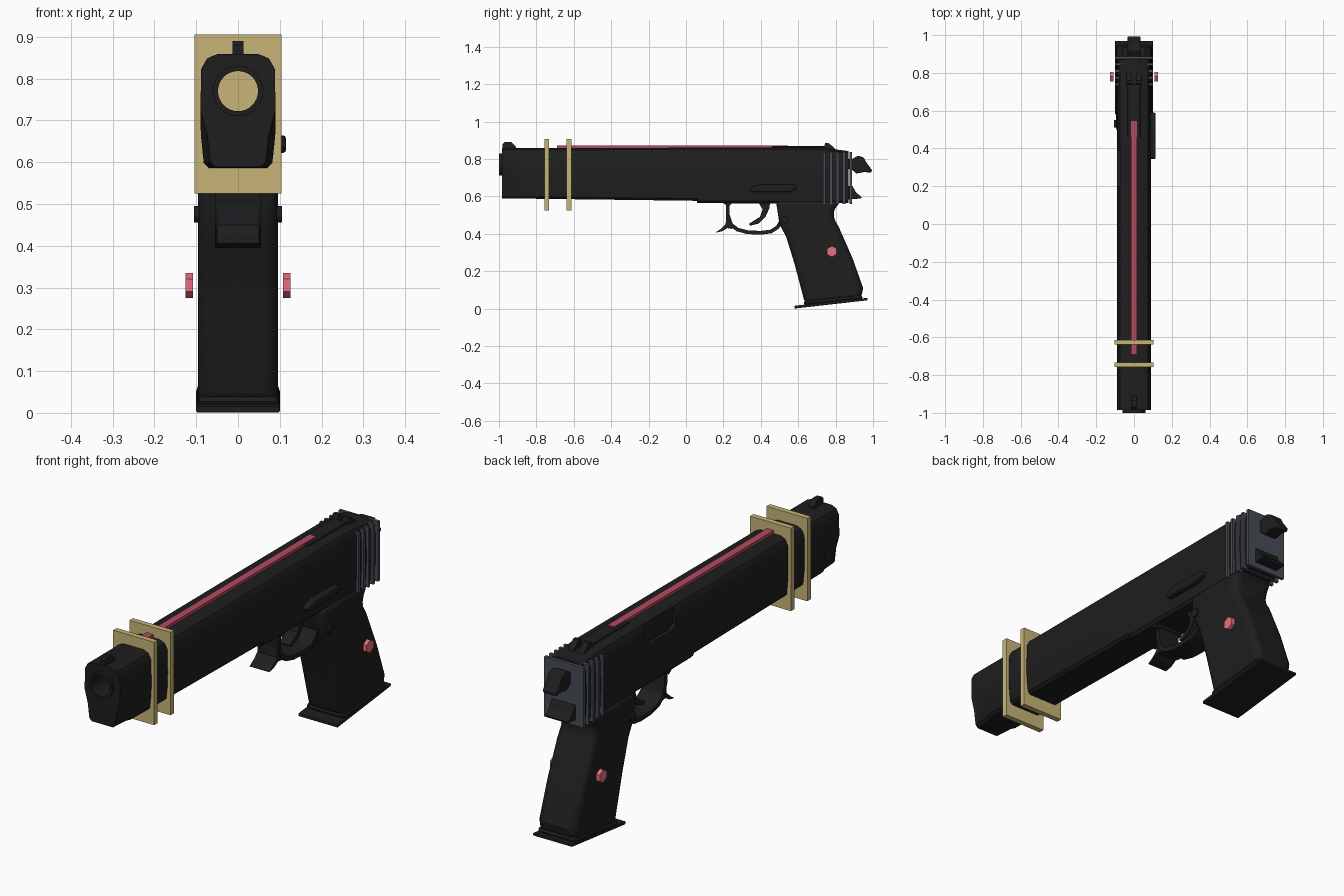
import bpy, bmesh, math
from mathutils import Matrix

if "Cube" in bpy.data.objects:
    bpy.data.objects.remove(bpy.data.objects["Cube"])


def material(name, rgb):
    m = bpy.data.materials.new(name)
    m.diffuse_color = (*rgb, 1)
    m.use_nodes = True
    m.node_tree.nodes["Principled BSDF"].inputs["Base Color"].default_value = m.diffuse_color
    return m


BLACK = material("black", (0.013, 0.013, 0.014))
GREY = material("steel_grey", (0.065, 0.072, 0.093))
GOLD = material("gold", (0.58, 0.46, 0.19))
ROSE = material("rose", (0.80, 0.16, 0.21))
DARK_ROSE = material("dark_rose", (0.45, 0.07, 0.12))


def finish(bm, name, mat, bevel=0, segments=2):
    bmesh.ops.recalc_face_normals(bm, faces=bm.faces)
    me = bpy.data.meshes.new(name)
    bm.to_mesh(me)
    bm.free()
    ob = bpy.data.objects.new(name, me)
    bpy.context.collection.objects.link(ob)
    me.materials.append(mat)
    if bevel:
        b = ob.modifiers.new("bevel", "BEVEL")
        b.width, b.segments = bevel, segments
        b.limit_method, b.angle_limit = "ANGLE", math.radians(40)
    return ob


def smooth(ob):
    bpy.ops.object.select_all(action="DESELECT")
    ob.select_set(True)
    bpy.context.view_layer.objects.active = ob
    bpy.ops.object.shade_smooth_by_angle(angle=math.radians(30))


def loft(name, rings, mat, bevel=0, segments=2):
    """Skin closed rings of equal length, capped at both ends."""
    bm = bmesh.new()
    rows = [[bm.verts.new(p) for p in r] for r in rings]
    n = len(rows[0])
    for a, b in zip(rows, rows[1:]):
        for i in range(n):
            j = (i + 1) % n
            bm.faces.new((a[i], a[j], b[j], b[i]))
    bm.faces.new(rows[0])
    bm.faces.new(rows[-1])
    return finish(bm, name, mat, bevel, segments)


def prism(name, pts, x0, x1, mat=BLACK, bevel=0, segments=2):
    """Extrude a (y, z) side profile from x0 to x1."""
    return loft(name, [[(x, y, z) for y, z in pts] for x in (x0, x1)], mat, bevel, segments)


def box(name, lo, hi, mat, bevel=0):
    (x0, y0, z0), (x1, y1, z1) = lo, hi
    return prism(name, [(y0, z0), (y1, z0), (y1, z1), (y0, z1)], x0, x1, mat, bevel)


def rod(name, centre, r, depth, axis, sides, mat):
    bm = bmesh.new()
    turn = Matrix.Rotation(math.pi / 2, 4, axis)
    bmesh.ops.create_cone(bm, cap_ends=True, segments=sides, radius1=r, radius2=r, depth=depth,
                          matrix=Matrix.Translation(centre) @ turn)
    return finish(bm, name, mat)


def cut(ob, cutter):
    m = ob.modifiers.new("cut", "BOOLEAN")
    m.operation, m.object, m.solver = "DIFFERENCE", cutter, "EXACT"
    cutter.hide_render = True
    cutter.hide_set(True)


def ribbon(name, path, t, half):
    """Curved strip of thickness t following a (y, z) path."""
    left, right = [], []
    for i, (y, z) in enumerate(path):
        a, b = path[max(i - 1, 0)], path[min(i + 1, len(path) - 1)]
        dy, dz = b[0] - a[0], b[1] - a[1]
        d = math.hypot(dy, dz)
        left.append((y - dz / d * t / 2, z + dy / d * t / 2))
        right.append((y + dz / d * t / 2, z - dy / d * t / 2))
    ob = prism(name, left + right[::-1], -half, half)
    smooth(ob)
    return ob


# Long body: chamfered section lofted front to back, narrow dust cover at the nose
def section(y, top, low, wide, waist):
    half = [(0.05, top), (0.074, top - 0.010), (0.088, top - 0.035), (0.09, 0.727),
            (waist, 0.667), (wide, low + 0.012), (wide - 0.012, low)]
    return [(x, y, z) for x, z in half] + [(-x, y, z) for x, z in reversed(half)]


body = loft("body", [section(*s) for s in (
    (-0.985, 0.858, 0.588, 0.066, 0.074), (-0.90, 0.858, 0.588, 0.072, 0.078),
    (-0.88, 0.858, 0.588, 0.082, 0.089), (0.06, 0.860, 0.576, 0.084, 0.09),
    (0.07, 0.860, 0.564, 0.084, 0.09), (0.72, 0.860, 0.560, 0.086, 0.09),
    (0.87, 0.842, 0.565, 0.086, 0.09))], BLACK)
muzzle = rod("muzzle_ring", (0, -0.975, 0.77), 0.06, 0.05, "X", 32, BLACK)
bore = rod("bore_cutter", (0, -0.88, 0.77), 0.048, 0.28, "X", 32, BLACK)
cut(body, bore)
cut(muzzle, bore)

# Ejection opening on the left
port = prism("port_cutter", [(0.20, 0.775), (0.23, 0.755), (0.39, 0.755), (0.43, 0.785),
                             (0.43, 0.88), (0.20, 0.88)], -0.15, -0.074)
cut(body, port)
smooth(body)
smooth(muzzle)

# Sights, top plate and inlaid strip
prism("front_sight", [(-0.98, 0.85), (-0.91, 0.85), (-0.91, 0.865), (-0.935, 0.89),
                      (-0.97, 0.89), (-0.98, 0.88)], -0.013, 0.013)
box("top_plate", (-0.034, 0.46, 0.85), (0.034, 0.74, 0.868), BLACK, 0.004)
for s in (-1, 1):
    prism("rear_sight", [(0.73, 0.84), (0.81, 0.84), (0.79, 0.862), (0.76, 0.886), (0.745, 0.886)],
          s * 0.012, s * 0.04)
box("top_strip", (-0.017, -0.69, 0.85), (0.017, 0.545, 0.873), DARK_ROSE)

# Square collars near the nose and thin fins at the rear
for y in (-0.745, -0.626):
    box("collar", (-0.104, y - 0.0125, 0.525), (0.104, y + 0.0125, 0.906), GOLD)
for i in range(5):
    y = 0.74 + 0.035 * i
    box("rear_fin", (-0.1, y - 0.007, 0.56), (0.1, y + 0.007, 0.836), GREY)

# Grip with rounded vertical edges, and base plate
grip = prism("grip", [(0.48, 0.58), (0.50, 0.45), (0.535, 0.385), (0.58, 0.24), (0.638, 0.02),
                      (0.935, 0.05), (0.947, 0.11), (0.89, 0.27), (0.815, 0.44), (0.785, 0.49),
                      (0.795, 0.53), (0.83, 0.58)], -0.096, 0.096, BLACK, 0.028, 3)
smooth(grip)
plate_line = [(0.58, 0.0), (0.97, 0.044), (0.97, 0.057), (0.58, 0.015)]
prism("base_plate", plate_line, -0.1, 0.1, BLACK, 0.004)
foot = [(0.632, 0.012), (0.945, 0.045), (0.942, 0.075), (0.628, 0.042)]
prism("grip_foot", foot, -0.098, 0.098, BLACK, 0.015)

# Trigger guard with forward hook, and trigger
ribbon("trigger_guard", [(0.222, 0.575), (0.224, 0.50), (0.24, 0.45), (0.275, 0.422), (0.33, 0.408),
                         (0.40, 0.405), (0.455, 0.412), (0.49, 0.435), (0.51, 0.47)], 0.02, 0.055)
prism("guard_hook", [(0.155, 0.405), (0.19, 0.412), (0.22, 0.43), (0.25, 0.425), (0.235, 0.50),
                     (0.215, 0.50), (0.212, 0.45), (0.185, 0.425)], -0.05, 0.05)
trigger = prism("trigger", [(0.385, 0.57), (0.41, 0.53), (0.395, 0.49), (0.335, 0.452), (0.345, 0.443),
                            (0.39, 0.455), (0.425, 0.49), (0.445, 0.535), (0.45, 0.57)], -0.028, 0.028)
smooth(trigger)
prism("guard_root", [(0.06, 0.60), (0.06, 0.563), (0.20, 0.563), (0.225, 0.545),
                     (0.25, 0.565), (0.25, 0.60)], -0.07, 0.07)

# Cross pin, side lever
smooth(rod("cross_pin", (0, 0.53, 0.475), 0.02, 0.21, "Y", 16, BLACK))
lever = prism("side_lever", [(0.34, 0.635), (0.36, 0.622), (0.55, 0.622), (0.59, 0.64), (0.59, 0.655),
                             (0.57, 0.664), (0.40, 0.664), (0.35, 0.65)], 0.07, 0.115, BLACK, 0.008)
smooth(lever)

# Hammer and rear tang
hammer = prism("hammer", [(0.86, 0.80), (0.89, 0.80), (0.92, 0.818), (0.95, 0.808), (0.965, 0.78),
                          (0.995, 0.74), (0.99, 0.725), (0.955, 0.73), (0.91, 0.722), (0.885, 0.745),
                          (0.86, 0.745)], -0.034, 0.034, BLACK, 0.006)
smooth(hammer)
prism("rear_tang", [(0.80, 0.66), (0.89, 0.655), (0.91, 0.62), (0.94, 0.595), (0.935, 0.588),
                    (0.80, 0.58)], -0.06, 0.06, BLACK, 0.008)

# Hexagonal studs beside the grip
for s in (-1, 1):
    stud = rod("grip_stud", (s * 0.117, 0.78, 0.305), 0.03, 0.018, "Y", 6, ROSE)
    stud.data.transform(Matrix.Translation((0, 0.78, 0.305)) @ Matrix.Rotation(math.pi / 6, 4, "X")
                        @ Matrix.Translation((0, -0.78, -0.305)))
